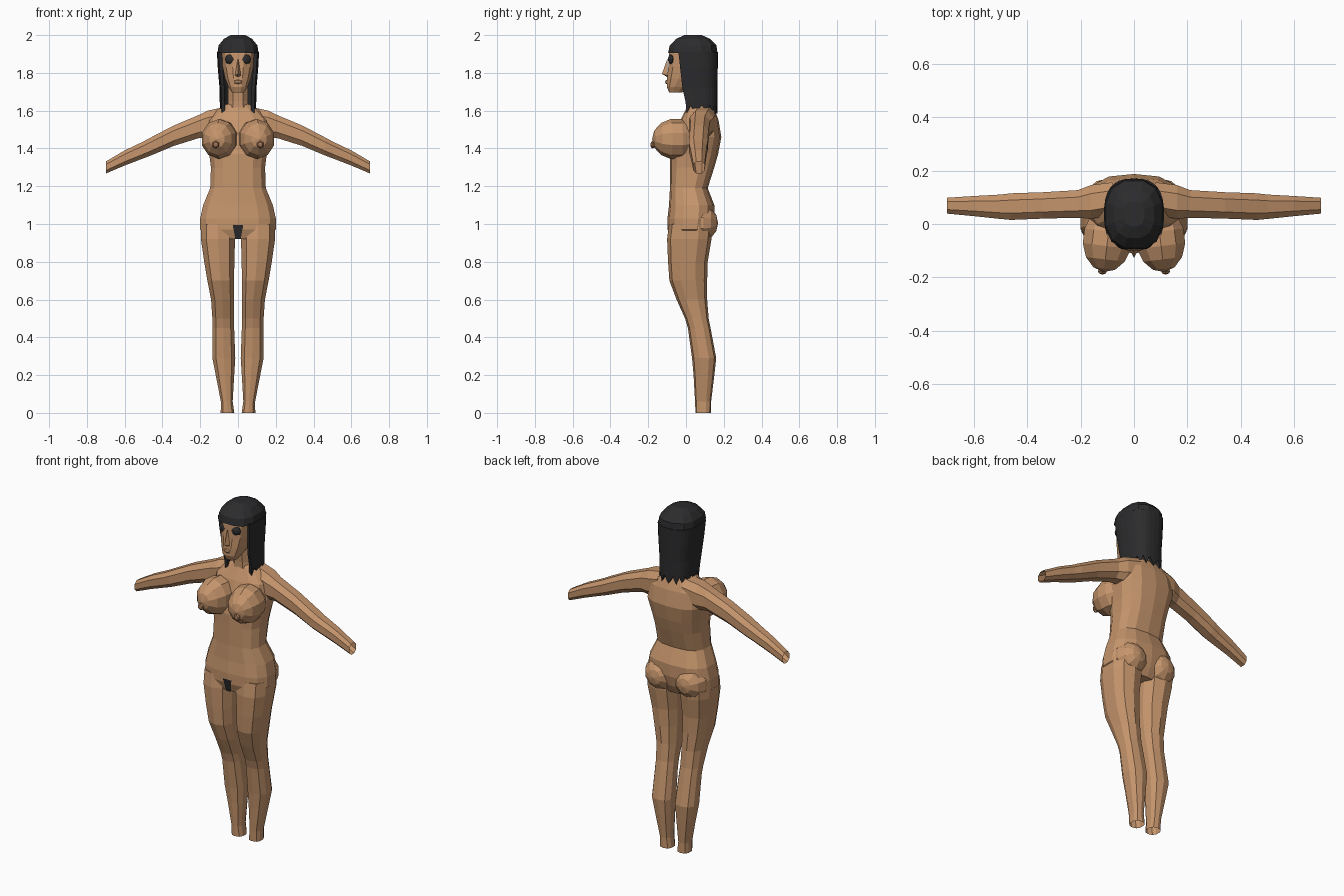
import bpy, bmesh, math
from mathutils import Matrix


def material(name, rgb):
    m = bpy.data.materials.new(name)
    m.diffuse_color = (*rgb, 1)
    return m


SKIN = material("skin", (0.56, 0.30, 0.15))
DARK = material("dark", (0.025, 0.025, 0.027))
TAN = material("tan", (0.36, 0.18, 0.09))


def make(name, bm, mat, mirror=False):
    bmesh.ops.recalc_face_normals(bm, faces=bm.faces)
    me = bpy.data.meshes.new(name)
    bm.to_mesh(me)
    bm.free()
    me.materials.append(mat)
    ob = bpy.data.objects.new(name, me)
    bpy.context.collection.objects.link(ob)
    if mirror:
        ob.modifiers.new("mirror", 'MIRROR').use_axis[0] = True
    return ob


def sgn_pow(v, p):
    return math.copysign(abs(v) ** p, v)


# Skins rings (t, a0, a1, b0, b1): t along the axis, a and b the cross-section limits
def loft(name, rings, mat, axis='z', n=12, p=0.8, caps=(True, True),
         mirror=False, arc=None, jag=0.0):
    bm = bmesh.new()
    loops = []
    for k, (t, a0, a1, b0, b1) in enumerate(rings):
        loop = []
        for i in range(n):
            if arc:
                ang = math.radians(arc[0] + (arc[1] - arc[0]) * i / (n - 1))
            else:
                ang = 2 * math.pi * (i + 0.5) / n
            a = (a0 + a1) / 2 + (a1 - a0) / 2 * sgn_pow(math.cos(ang), p)
            b = (b0 + b1) / 2 + (b1 - b0) / 2 * sgn_pow(math.sin(ang), p)
            h = t + (jag if k == len(rings) - 1 and i % 2 else 0)
            loop.append(bm.verts.new((a, b, h) if axis == 'z' else (h, a, b)))
        loops.append(loop)
    for lo, hi in zip(loops, loops[1:]):
        for i in range(n - 1 if arc else n):
            j = (i + 1) % n
            bm.faces.new((lo[i], lo[j], hi[j], hi[i]))
    if caps[0]:
        bm.faces.new(loops[0])
    if caps[1]:
        bm.faces.new(loops[-1])
    return make(name, bm, mat, mirror)


def ball(name, loc, size, mat, u=10, v=7, rot=0, mirror=True):
    bm = bmesh.new()
    bmesh.ops.create_uvsphere(bm, u_segments=u, v_segments=v, radius=1,
                              matrix=Matrix.Translation(loc)
                              @ Matrix.Rotation(rot, 4, 'Z')
                              @ Matrix.Diagonal((*size, 1))
                              @ Matrix.Rotation(math.pi / 2, 4, 'X'))
    return make(name, bm, mat, mirror)


# Torso, from hips to the base of the neck
torso = [(0.92, 0.15, -0.08, 0.11), (0.97, 0.204, -0.097, 0.135),
         (1.03, 0.204, -0.098, 0.15), (1.10, 0.188, -0.09, 0.15),
         (1.19, 0.15, -0.085, 0.115), (1.30, 0.146, -0.085, 0.15),
         (1.37, 0.155, -0.085, 0.17), (1.46, 0.175, -0.06, 0.187),
         (1.55, 0.165, -0.03, 0.172), (1.61, 0.105, 0.0, 0.15),
         (1.635, 0.06, 0.01, 0.12)]
loft("torso", [(z, -w, w, f, b) for z, w, f, b in torso], SKIN, n=14, p=0.75)

# Neck
loft("neck", [(1.60, -0.065, 0.065, 0.0, 0.13), (1.65, -0.055, 0.055, 0.0, 0.11),
              (1.76, -0.055, 0.055, -0.01, 0.10)], SKIN, n=8)

# Legs, open at the ankles
loft("leg", [(1.0, 0.012, 0.20, -0.09, 0.14), (0.92, 0.012, 0.20, -0.10, 0.135),
             (0.80, 0.016, 0.182, -0.095, 0.115), (0.70, 0.018, 0.165, -0.088, 0.112),
             (0.60, 0.018, 0.145, -0.05, 0.112), (0.50, 0.02, 0.138, -0.005, 0.12),
             (0.45, 0.018, 0.137, 0.01, 0.13), (0.29, 0.012, 0.138, 0.032, 0.16),
             (0.20, 0.018, 0.12, 0.04, 0.15), (0.06, 0.027, 0.092, 0.048, 0.133),
             (0.0, 0.018, 0.093, 0.05, 0.132)],
     SKIN, n=10, caps=(True, False), mirror=True)

# Arms, open at the wrists
loft("arm", [(0.08, 0.03, 0.16, 1.47, 1.622), (0.16, 0.015, 0.15, 1.45, 1.605),
             (0.21, 0.02, 0.13, 1.45, 1.58), (0.34, 0.017, 0.122, 1.41, 1.525),
             (0.46, 0.012, 0.118, 1.36, 1.462), (0.50, 0.016, 0.113, 1.345, 1.44),
             (0.60, 0.027, 0.107, 1.307, 1.392), (0.70, 0.037, 0.10, 1.265, 1.333)],
     SKIN, axis='x', n=8, caps=(True, False), mirror=True)

# Chest and seat volumes
ball("chest_form", (0.098, -0.055, 1.45), (0.098, 0.125, 0.108), SKIN, rot=0.12)
ball("chest_tip", (0.118, -0.176, 1.42), (0.02, 0.013, 0.02), TAN, u=6, v=4)
ball("seat_form", (0.098, 0.07, 1.005), (0.10, 0.10, 0.10), SKIN)

# Dark patch at the front of the hips
bm = bmesh.new()
bm.faces.new([bm.verts.new(c) for c in ((-0.028, -0.102, 0.995), (0.028, -0.102, 0.995),
                                        (0.014, -0.088, 0.92), (-0.014, -0.088, 0.92))])
make("hip_patch", bm, DARK)

# Head, with eyes, nose and lips
head = [(1.695, 0.032, -0.09, -0.02), (1.725, 0.052, -0.103, 0.02),
        (1.77, 0.07, -0.103, 0.09), (1.83, 0.083, -0.097, 0.13),
        (1.90, 0.092, -0.094, 0.15), (1.95, 0.085, -0.075, 0.14)]
loft("head", [(z, -w, w, f, b) for z, w, f, b in head], SKIN, n=12)
ball("eye", (0.043, -0.078, 1.872), (0.028, 0.016, 0.027), DARK, u=8, v=6, rot=0.3)
bm = bmesh.new()
top, tip = bm.verts.new((0, -0.097, 1.88)), bm.verts.new((0, -0.127, 1.795))
left, right, low = [bm.verts.new(c) for c in ((-0.016, -0.097, 1.785),
                                              (0.016, -0.097, 1.785), (0, -0.1, 1.778))]
for f in ((top, left, tip), (top, tip, right), (tip, left, low), (tip, low, right)):
    bm.faces.new(f)
make("nose", bm, SKIN)
ball("lips", (0, -0.1, 1.752), (0.026, 0.011, 0.012), SKIN, u=6, v=4, mirror=False)

# Hair cap and the curtain hanging round the sides and back
cap = [(1.905, 0.112, -0.098, 0.17), (1.945, 0.106, -0.09, 0.165),
       (1.98, 0.077, -0.055, 0.13), (2.0, 0.04, -0.01, 0.085)]
loft("hair_cap", [(z, -w, w, f, b) for z, w, f, b in cap], DARK, n=12)
curtain = [(1.91, 0.112, -0.098, 0.17), (1.82, 0.107, -0.085, 0.168),
           (1.72, 0.098, -0.07, 0.166), (1.65, 0.097, -0.05, 0.166),
           (1.585, 0.094, -0.04, 0.166)]
hair = loft("hair_curtain", [(z, -w, w, f, b) for z, w, f, b in curtain], DARK,
            n=21, p=0.75, caps=(False, False), arc=(-28, 208), jag=0.045)
solid = hair.modifiers.new("thickness", 'SOLIDIFY')
solid.thickness = 0.018
solid.offset = -1
